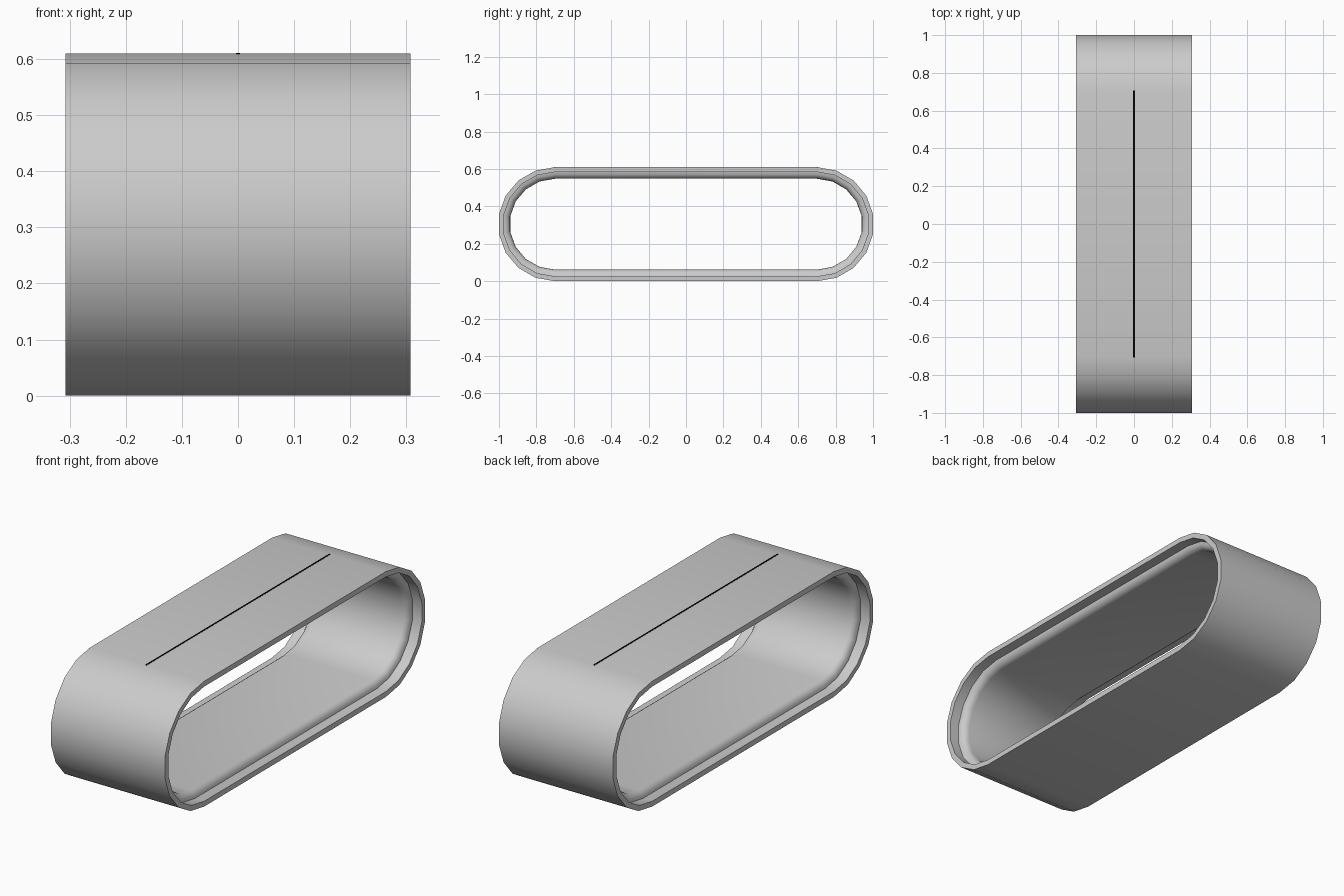
import bpy, bmesh, math

cube = bpy.data.objects.get("Cube")
if cube:
    bpy.data.objects.remove(cube, do_unlink=True)


def make_material(name, value):
    mat = bpy.data.materials.new(name)
    mat.use_nodes = True
    colour = (value, value, value, 1)
    mat.diffuse_color = colour
    mat.node_tree.nodes["Principled BSDF"].inputs["Base Color"].default_value = colour
    return mat


def add_object(name, bm, mat):
    bmesh.ops.recalc_face_normals(bm, faces=bm.faces)
    mesh = bpy.data.meshes.new(name)
    bm.to_mesh(mesh)
    bm.free()
    mesh.materials.append(mat)
    obj = bpy.data.objects.new(name, mesh)
    bpy.context.collection.objects.link(obj)
    return obj


R = 0.305        # outer end radius
C = 0.70         # distance of the end centres from the middle
HALF = 0.307     # half width of the band
LIP = 0.026      # lip thickness
WALL = 0.062     # full wall thickness
STEP = 0.05      # depth of the recess inside the lip
ROUND = WALL - LIP

# Half cross-section as (x, depth below the outer surface)
half = [(HALF, 0), (HALF, LIP), (HALF - STEP, LIP)]
for i in range(1, 5):
    a = math.radians(i * 22.5)
    half.append((HALF - STEP - ROUND * (1 - math.cos(a)), LIP + ROUND * math.sin(a)))
section = half + [(-x, d) for x, d in reversed(half)]

# Stations around the rounded loop: end centre and direction
stations = [(s * C, math.radians(a + (0 if s > 0 else 180)))
            for s in (1, -1) for a in range(-90, 91, 20)]

# Band: sweep the section around the loop
bm = bmesh.new()
rings = [[bm.verts.new((x, c + (R - d) * math.cos(a), R + (R - d) * math.sin(a)))
          for x, d in section] for c, a in stations]
n = len(section)
for k, ring in enumerate(rings):
    following = rings[(k + 1) % len(rings)]
    for j in range(n):
        i = (j + 1) % n
        bm.faces.new((ring[j], ring[i], following[i], following[j]))
band = add_object("band", bm, make_material("light grey", 0.6))
bpy.context.view_layer.objects.active = band
band.select_set(True)
bpy.ops.object.shade_smooth_by_angle(angle=math.radians(35))

# Fine dark line along the top
bm = bmesh.new()
bmesh.ops.create_cube(bm, size=1)
bmesh.ops.scale(bm, vec=(0.008, 1.414, 0.002), verts=bm.verts)
bmesh.ops.translate(bm, vec=(0, 0, 2 * R), verts=bm.verts)
add_object("top_line", bm, make_material("black", 0.0))
